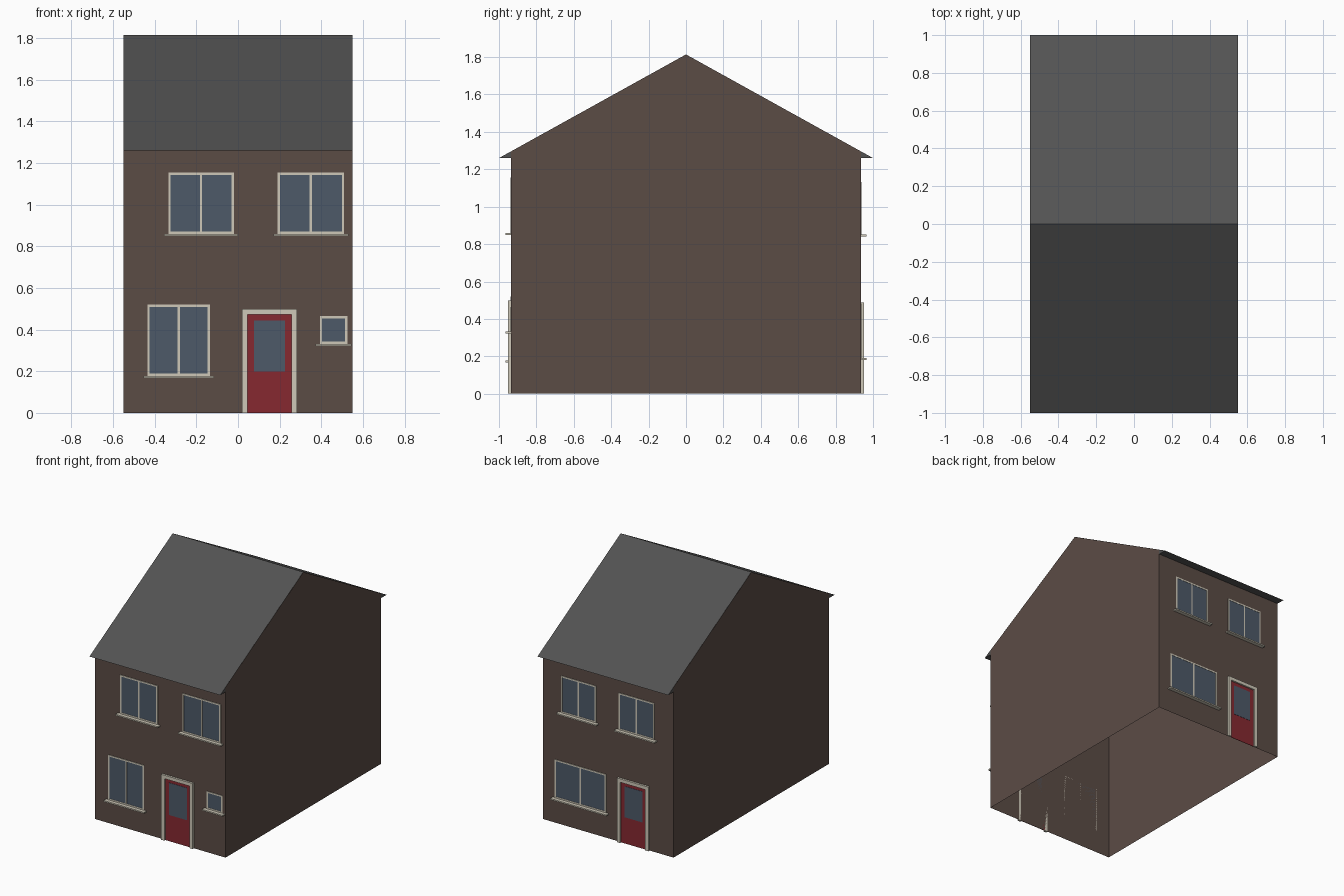
import bpy, bmesh

if "Cube" in bpy.data.objects:
    bpy.data.objects.remove(bpy.data.objects["Cube"])

W, D, OV = 0.55, 0.935, 1.0        # half width, half depth, eaves reach
EAVE, RIDGE = 1.26, 1.815
WALL = RIDGE - (RIDGE - EAVE) * D / OV


def material(name, rgb):
    m = bpy.data.materials.new(name)
    m.diffuse_color = (*rgb, 1)
    m.use_nodes = True
    m.node_tree.nodes["Principled BSDF"].inputs["Base Color"].default_value = m.diffuse_color
    return m


BRICK = material("brick", (0.105, 0.072, 0.060))
SLATE = material("slate", (0.085, 0.085, 0.085))
TRIM = material("trim", (0.62, 0.58, 0.48))
GLASS = material("glass", (0.075, 0.10, 0.14))
RED = material("red_paint", (0.24, 0.022, 0.03))


def finish(bm, name, mat):
    bmesh.ops.recalc_face_normals(bm, faces=bm.faces)
    me = bpy.data.meshes.new(name)
    bm.to_mesh(me)
    bm.free()
    me.materials.append(mat)
    ob = bpy.data.objects.new(name, me)
    bpy.context.collection.objects.link(ob)
    return ob


def prism(name, profile, mat, skip=()):
    """Extrude a (y, z) profile along x, leaving out the listed profile edges."""
    bm = bmesh.new()
    a = [bm.verts.new((-W, y, z)) for y, z in profile]
    b = [bm.verts.new((W, y, z)) for y, z in profile]
    n = len(profile)
    bm.faces.new(a)
    bm.faces.new(b[::-1])
    for i in range(n):
        if i not in skip:
            j = (i + 1) % n
            bm.faces.new((a[i], b[i], b[j], a[j]))
    return finish(bm, name, mat)


def boxes(name, rects, depth, side, mat):
    """Shallow boxes on a facade: rects are (x0, x1, z0, z1), side is -1 front, 1 back."""
    bm = bmesh.new()
    for x0, x1, z0, z1 in rects:
        vs = bmesh.ops.create_cube(bm, size=1)["verts"]
        for v in vs:
            v.co = (x0 if v.co.x < 0 else x1,
                    side * (D if v.co.y < 0 else D + depth),
                    z0 if v.co.z < 0 else z1)
    return finish(bm, name, mat)


def border(x0, x1, z0, z1, t, bottom=True):
    r = [(x0, x0 + t, z0, z1), (x1 - t, x1, z0, z1), (x0 + t, x1 - t, z1 - t, z1)]
    if bottom:
        r.append((x0 + t, x1 - t, z0, z0 + t))
    return r


def window(name, x0, x1, z0, z1, side, mullion=True):
    t = 0.011
    bars = border(x0, x1, z0, z1, t)
    if mullion:
        c = (x0 + x1) / 2
        bars.append((c - t / 2, c + t / 2, z0 + t, z1 - t))
    boxes(name + "_frame", bars, 0.004, side, TRIM)
    boxes(name + "_glass", [(x0 + t, x1 - t, z0 + t, z1 - t)], 0.002, side, GLASS)
    boxes(name + "_sill", [(x0 - 0.02, x1 + 0.02, z0 - 0.01, z0)], 0.03, side, TRIM)


def door(name, cx, top, side):
    h = 0.132
    boxes(name + "_frame", border(cx - h, cx + h, 0, top, 0.026, False), 0.016, side, TRIM)
    boxes(name, [(cx - h + 0.026, cx + h - 0.026, 0, top - 0.026)], 0.003, side, RED)
    boxes(name + "_glass", [(cx - 0.075, cx + 0.075, 0.2, top - 0.053)], 0.005, side, GLASS)


# brick shell, open underneath and under the roof
prism("walls", [(-D, 0), (D, 0), (D, WALL), (0, RIDGE - 0.001), (-D, WALL)],
      BRICK, skip=(0, 2, 3))

# two roof slopes
bm = bmesh.new()
rows = [[bm.verts.new((x, y, z)) for x in (-W, W)]
        for y, z in ((-OV, EAVE), (0, RIDGE), (OV, EAVE))]
for p, q in zip(rows, rows[1:]):
    bm.faces.new((p[0], p[1], q[1], q[0]))
finish(bm, "roof", SLATE)

# boxed eaves
for side, label in ((-1, "front"), (1, "back")):
    prism(label + "_eaves", [(side * D, EAVE), (side * OV, EAVE), (side * D, WALL)],
          SLATE, skip=(1, 2))

# front facade
window("front_upper_left_window", -0.335, -0.02, 0.86, 1.155, -1)
window("front_upper_right_window", 0.19, 0.51, 0.86, 1.155, -1)
window("front_lower_window", -0.435, -0.135, 0.178, 0.52, -1)
window("front_small_window", 0.393, 0.525, 0.332, 0.465, -1, mullion=False)
door("front_door", 0.152, 0.498, -1)

# back facade
window("back_upper_left_window", 0.10, 0.396, 0.852, 1.132, 1)
window("back_upper_right_window", -0.39, -0.09, 0.852, 1.132, 1)
window("back_lower_window", 0.016, 0.447, 0.19, 0.482, 1)
door("back_door", -0.217, 0.488, 1)
